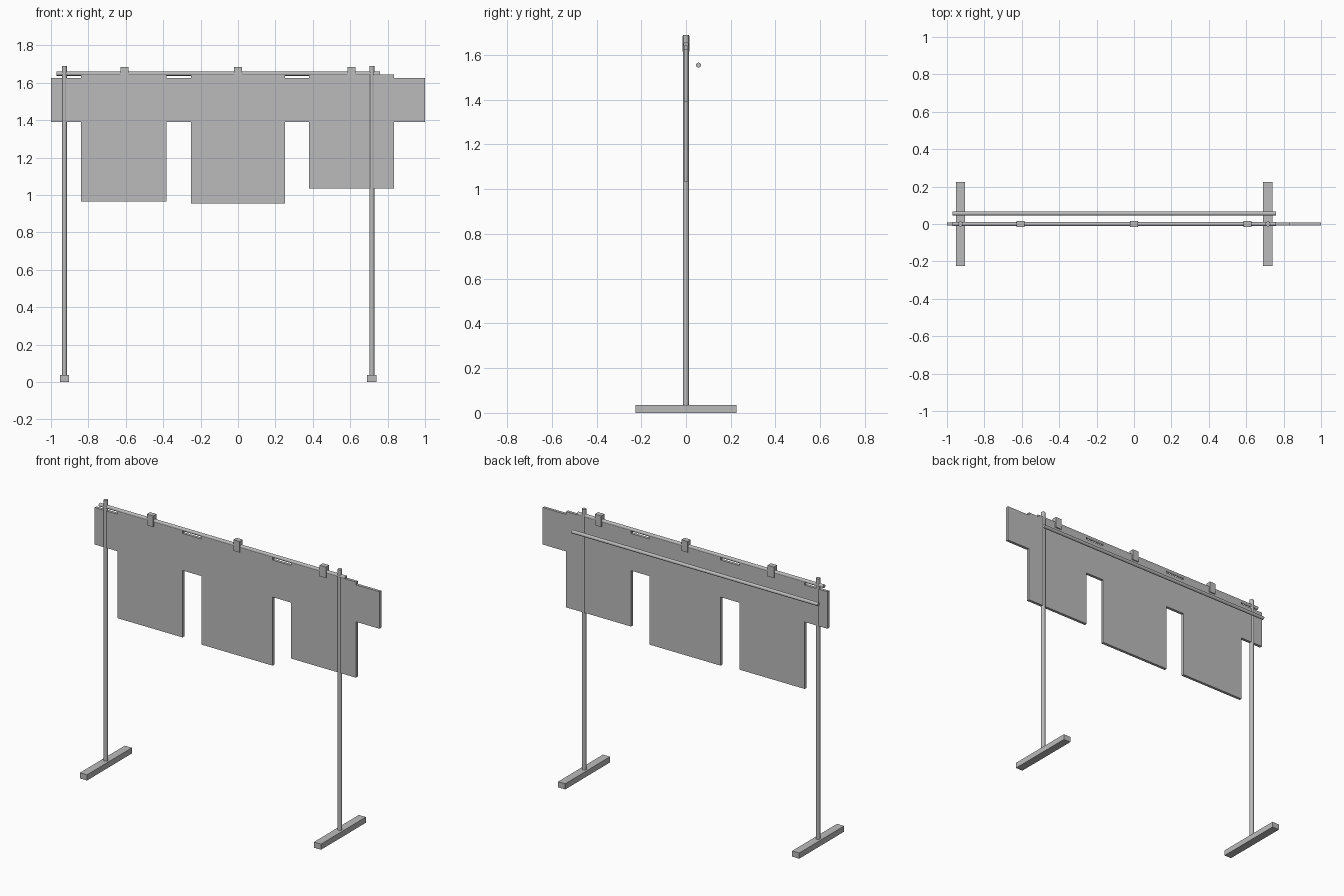
import bpy
import bmesh
from math import pi
from mathutils import Matrix

cube = bpy.data.objects.get("Cube")
if cube:
    bpy.data.objects.remove(cube, do_unlink=True)

GREY = (0.5, 0.5, 0.5, 1)
grey = bpy.data.materials.new("plain grey")
grey.use_nodes = True
grey.diffuse_color = GREY
grey.node_tree.nodes["Principled BSDF"].inputs["Base Color"].default_value = GREY


def finish(name, bm):
    bmesh.ops.recalc_face_normals(bm, faces=bm.faces)
    mesh = bpy.data.meshes.new(name)
    bm.to_mesh(mesh)
    bm.free()
    mesh.materials.append(grey)
    ob = bpy.data.objects.new(name, mesh)
    bpy.context.collection.objects.link(ob)
    return ob


def box(name, centre, size):
    bm = bmesh.new()
    bmesh.ops.create_cube(bm, size=1, matrix=Matrix.Translation(centre) @ Matrix.Diagonal((*size, 1)))
    return finish(name, bm)


def rod(name, centre, length, radius, along_x=False):
    bm = bmesh.new()
    turn = Matrix.Rotation(pi / 2, 4, "Y") if along_x else Matrix()
    bmesh.ops.create_cone(bm, cap_ends=True, segments=16, radius1=radius, radius2=radius,
                          depth=length, matrix=Matrix.Translation(centre) @ turn)
    ob = finish(name, bm)
    bpy.context.view_layer.objects.active = ob
    ob.select_set(True)
    bpy.ops.object.shade_smooth_by_angle()
    ob.select_set(False)


# Two stands: a foot bar and an upright post
LEFT_X, RIGHT_X = 0.716, -0.928
for side, x in (("left", LEFT_X), ("right", RIGHT_X)):
    box(side + "_foot", (x, 0, 0.018), (0.05, 0.45, 0.036))
    rod(side + "_post", (x, 0, 0.86), 1.66, 0.013)

# Rails: one along the panel top, one behind it
MID_X = (LEFT_X + RIGHT_X) / 2
rod("top_rail", (MID_X, 0, 1.648), 1.73, 0.011, True)
rod("back_rail", (MID_X, 0.056, 1.555), 1.73, 0.011, True)

# Hanging panel: columns of (right edge, bottom, top), swept from -x to +x
columns = [(-0.84, 1.39, 1.625), (-0.383, 0.965, 1.643), (-0.25, 1.39, 1.625),
           (0.25, 0.955, 1.643), (0.38, 1.39, 1.625), (0.835, 1.035, 1.643),
           (1.0, 1.39, 1.625)]
THICK = 0.018
lower, upper = [], []
start = -1.0
for end, bottom, top in columns:
    lower += [(start, bottom), (end, bottom)]
    upper += [(start, top), (end, top)]
    start = end
bm = bmesh.new()
face = bm.faces.new([bm.verts.new((x, -THICK / 2, z)) for x, z in lower + upper[::-1]])
sweep = bmesh.ops.extrude_face_region(bm, geom=[face], use_keep_orig=True)
bmesh.ops.translate(bm, vec=(0, THICK, 0),
                    verts=[v for v in sweep["geom"] if isinstance(v, bmesh.types.BMVert)])
finish("hanging_panel", bm)

# Clips gripping the rail
for name, x in (("right", -0.607), ("middle", 0), ("left", 0.607)):
    box(name + "_clip", (x, 0, 1.65), (0.044, 0.032, 0.07))
